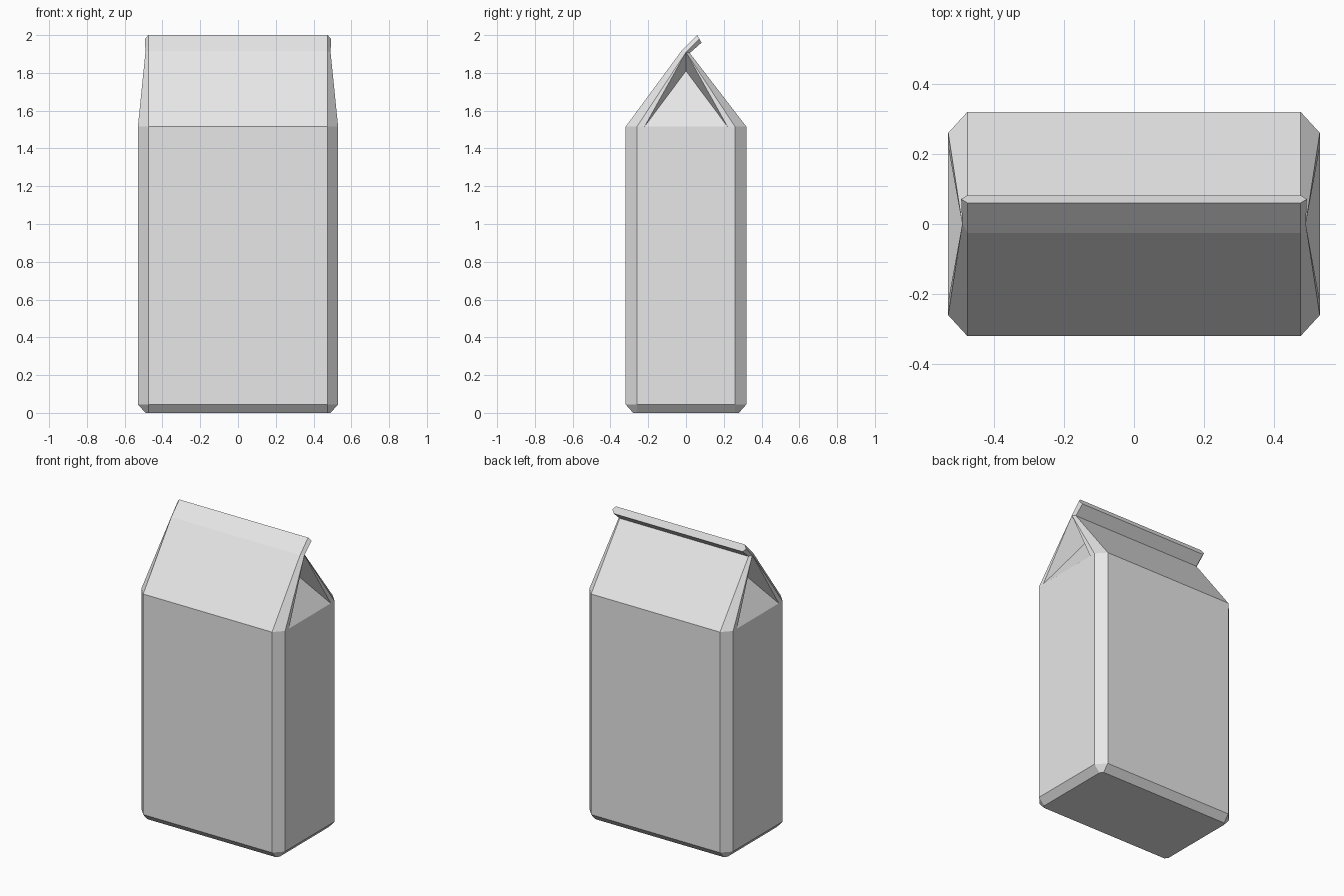
import bpy
import bmesh

cube = bpy.data.objects.get("Cube")
if cube:
    bpy.data.objects.remove(cube, do_unlink=True)

# One plain card colour
card = bpy.data.materials.new("light_grey_card")
card.use_nodes = True
colour = (0.8, 0.8, 0.8, 1.0)
card.diffuse_color = colour
card.node_tree.nodes["Principled BSDF"].inputs["Base Color"].default_value = colour

bm = bmesh.new()


def face(*points):
    bm.faces.new([bm.verts.new(p) for p in points])


def ring(hx, hy, z, ix=0.475, iy=0.26):
    """Rectangle with cut corners, counter-clockwise from the front."""
    return [(-ix, -hy, z), (ix, -hy, z), (hx, -iy, z), (hx, iy, z),
            (ix, hy, z), (-ix, hy, z), (-hx, iy, z), (-hx, -iy, z)]


def mirror(points, s):
    return [(x * s, y, z) for x, y, z in points]


# Body: floor, bevelled foot and eight walls
shoulder = 1.515
fold_y = 0.22
floor, foot, top = ring(0.49, 0.28, 0), ring(0.53, 0.32, 0.045), ring(0.53, 0.32, shoulder)
face(*reversed(floor))
for low, high in ((floor, foot), (foot, top)):
    for i in range(8):
        j = (i + 1) % 8
        points = [low[i], low[j], high[j], high[i]]
        if high is top and i in (2, 6):
            # the end walls carry the two fold corners on their top edge
            s = 1 if i == 2 else -1
            points[3:3] = [(s * 0.53, s * fold_y, shoulder), (s * 0.53, -s * fold_y, shoulder)]
        face(*points)

# Ridge and folded-over seal, as front, end and back points on the +x side
ridge = [(0.475, -0.025, 1.915), (0.49, 0, 1.91), (0.475, 0.02, 1.905)]
seal = [(0.475, 0.06, 2.0), (0.493, 0.071, 1.98), (0.475, 0.082, 1.96)]
ridge_l, seal_l = mirror(ridge, -1), mirror(seal, -1)

# Roof slopes and seal panels
face(top[0], top[1], ridge[0], ridge_l[0])
face(top[4], top[5], ridge_l[2], ridge[2])
for k in (0, 2):
    face(ridge_l[k], ridge[k], seal[k], seal_l[k])
face(*seal, *reversed(seal_l))

# Gable ends: cut corners, narrow rims and the tucked-in fold
for s in (1, -1):
    apex = (0.34, 0, 1.81)
    parts = [[ridge[k], ridge[k + 1], seal[k + 1], seal[k]] for k in (0, 1)]
    for side, edge in ((-1, ridge[0]), (1, ridge[2])):
        corner = (0.475, side * 0.32, shoulder)
        outer = (0.53, side * 0.26, shoulder)
        fold = (0.53, side * fold_y, shoulder)
        parts += [[corner, outer, ridge[1], edge],
                  [outer, fold, ridge[1]],
                  [fold, apex, ridge[1]]]
    parts.append([(0.53, -fold_y, shoulder), (0.53, fold_y, shoulder), apex])
    for points in parts:
        face(*mirror(points, s))

bmesh.ops.remove_doubles(bm, verts=bm.verts[:], dist=0.0005)
bmesh.ops.recalc_face_normals(bm, faces=bm.faces[:])

mesh = bpy.data.meshes.new("carton")
bm.to_mesh(mesh)
bm.free()
mesh.materials.append(card)
carton = bpy.data.objects.new("carton", mesh)
bpy.context.collection.objects.link(carton)
